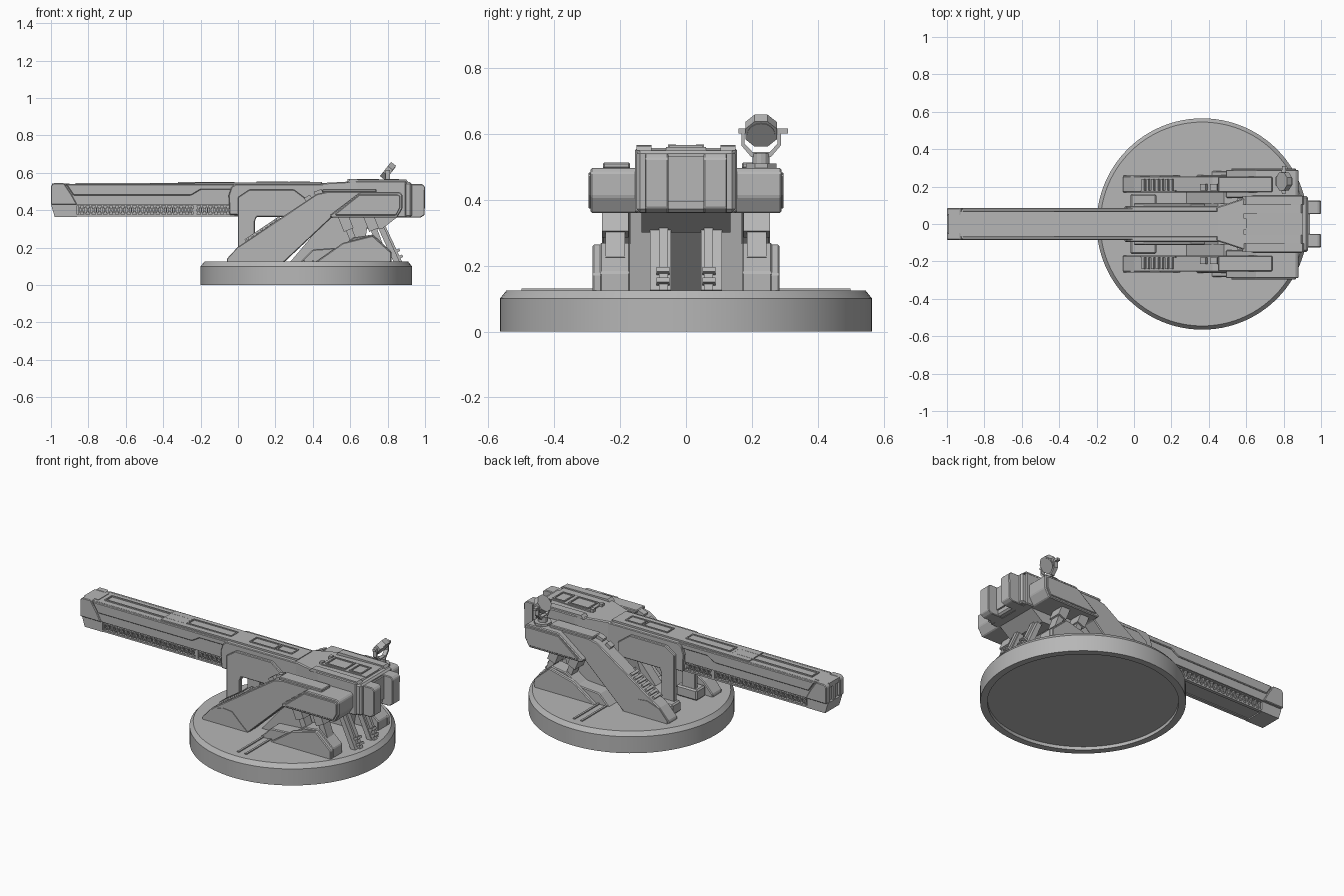
import bpy, bmesh, math
from mathutils import Matrix, Vector

mat = bpy.data.materials.new("plain_grey")
mat.diffuse_color = (0.47, 0.47, 0.47, 1)


def finish(name, bm, bevel=0, smooth=False):
    bmesh.ops.recalc_face_normals(bm, faces=bm.faces)
    me = bpy.data.meshes.new(name)
    bm.to_mesh(me)
    bm.free()
    me.materials.append(mat)
    ob = bpy.data.objects.new(name, me)
    bpy.context.collection.objects.link(ob)
    if bevel:
        m = ob.modifiers.new("bevel", 'BEVEL')
        m.width, m.segments, m.limit_method = bevel, 1, 'ANGLE'
    if smooth:
        bpy.ops.object.select_all(action='DESELECT')
        ob.select_set(True)
        bpy.context.view_layer.objects.active = ob
        bpy.ops.object.shade_smooth_by_angle(angle=math.radians(30))
    return ob


def prism(name, polys, a, b, both=False, bevel=0, axis='y'):
    """Extrude xz profiles along y (or xy plans along z); both = also on the -y side."""
    if not isinstance(polys[0][0], (tuple, list)):
        polys = [polys]
    bm = bmesh.new()
    for s in ((1, -1) if both else (1,)):
        for pts in polys:
            def ring(t):
                return [bm.verts.new((p, t * s, q) if axis == 'y' else (p, q * s, t)) for p, q in pts]
            lo, hi = ring(a), ring(b)
            bm.faces.new(lo)
            bm.faces.new(hi)
            for i in range(len(pts)):
                j = (i + 1) % len(pts)
                bm.faces.new((lo[i], lo[j], hi[j], hi[i]))
    return finish(name, bm, bevel)


def rect(x0, x1, z0, z1):
    return [(x0, z0), (x1, z0), (x1, z1), (x0, z1)]


def box(name, x0, x1, y0, y1, z0, z1, both=False, bevel=0):
    return prism(name, rect(x0, x1, z0, z1), y0, y1, both, bevel)


def bar(p, q, w):
    """Quad of width w along the line p-q."""
    d = (Vector(q) - Vector(p)).normalized()
    n = Vector((-d.y, d.x)) * w / 2
    p, q = Vector(p), Vector(q)
    return [tuple(v) for v in (p + n, q + n, q - n, p - n)]


def panel(name, x0, x1, y0, y1, z, rim=0.008, h=0.006):
    """Thin framed plate with a sunken middle."""
    prism(name, [rect(x0, x1, y0, y0 + rim), rect(x0, x1, y1 - rim, y1),
                 rect(x0, x0 + rim, y0 + rim, y1 - rim), rect(x1 - rim, x1, y0 + rim, y1 - rim)],
          z - 0.004, z + h, axis='z')


def drum(name, loc, r, depth, segs, rot):
    bm = bmesh.new()
    bmesh.ops.create_cone(bm, cap_ends=True, segments=segs, radius1=r, radius2=r, depth=depth,
                          matrix=Matrix.Translation(loc) @ rot)
    return finish(name, bm)


# Round base with chamfered rim and hollow underside
bm = bmesh.new()
prof = [(0, 0.02), (0.525, 0.02), (0.525, 0), (0.565, 0), (0.565, 0.1), (0.545, 0.125), (0, 0.125)]
vs = [bm.verts.new((r, 0, z)) for r, z in prof]
es = [bm.edges.new((vs[i], vs[i + 1])) for i in range(len(vs) - 1)]
bmesh.ops.spin(bm, geom=vs + es, cent=(0, 0, 0), axis=(0, 0, 1), angle=2 * math.pi, steps=96)
bmesh.ops.remove_doubles(bm, verts=bm.verts, dist=1e-4)
bmesh.ops.translate(bm, verts=bm.verts, vec=(0.365, 0, 0))
finish("base_disc", bm, smooth=True)
for x in (0.345, 0.395):
    box("floor_rail", x, x + 0.012, 0.15, 0.5, 0.12, 0.131, True)

# Barrel: inner body, stepped upper shell, muzzle
prism("barrel_body", [(-0.985, 0.43), (-0.985, 0.525), (-0.97, 0.54), (0.5, 0.54), (0.5, 0.43)], -0.068, 0.068)
prism("barrel_side_shell", [(-0.93, 0.43), (-0.93, 0.535), (0.45, 0.535), (0.45, 0.43)], 0.06, 0.078, True)
prism("barrel_upper_plate", [(-0.92, 0.54), (-0.88, 0.48), (-0.25, 0.48), (-0.2, 0.51),
                             (0.45, 0.51), (0.45, 0.54)], 0.066, 0.085, True, 0.004)
prism("muzzle_cheek", [(-1, 0.43), (-1, 0.53), (-0.985, 0.545), (-0.93, 0.545), (-0.89, 0.485), (-0.86, 0.43)],
      0.045, 0.085, True, 0.004)
box("muzzle_cap", -0.995, -0.9, -0.05, 0.05, 0.515, 0.543)
prism("muzzle_lower", [(-1, 0.43), (-0.98, 0.365), (-0.86, 0.365), (-0.86, 0.43)], -0.068, 0.068)
box("muzzle_slot_fin", -0.995, -0.95, -0.012, 0.012, 0.43, 0.52)
prism("barrel_top_ridge", [(-0.47, 0.538), (-0.47, 0.546), (0.45, 0.55), (0.45, 0.538)], -0.068, 0.068)
panel("barrel_top_panel_a", -0.87, -0.33, -0.035, 0.035, 0.541)
panel("barrel_top_panel_b", -0.32, -0.02, -0.035, 0.035, 0.546)
panel("barrel_top_panel_c", 0.1, 0.27, -0.035, 0.035, 0.548)
panel("barrel_top_panel_d", 0.275, 0.385, -0.035, 0.035, 0.548)

# Lower rail with cross-braced lattice
box("lattice_core", -0.86, 0.02, -0.05, 0.05, 0.372, 0.432)
prism("lattice_edges", [rect(-0.86, 0, 0.367, 0.377), rect(-0.86, 0, 0.425, 0.435), rect(-0.24, -0.22, 0.37, 0.43)],
      0.048, 0.068, True)
braces, n, x0 = [], 26, -0.85
for i in range(n):
    xa, xb = x0 + i * 0.0312, x0 + (i + 1) * 0.0312
    braces += [bar((xa, 0.375), (xb, 0.427), 0.006), bar((xa, 0.427), (xb, 0.375), 0.006),
               rect(xa - 0.002, xa + 0.002, 0.375, 0.427)]
prism("lattice_braces", braces, 0.05, 0.064, True)

# Receiver yoke hanging down to the base
prism("receiver_yoke", [(-0.045, 0.375), (-0.05, 0.48), (-0.035, 0.525), (-0.01, 0.54), (0.5, 0.54), (0.5, 0.37)],
      0.07, 0.095, True, 0.004)
prism("yoke_plate", [(0, 0.125), (0, 0.47), (0.06, 0.51), (0.3, 0.51), (0.38, 0.45), (0.38, 0.365),
                     (0.1, 0.365), (0.09, 0.34), (0.09, 0.125)], 0.085, 0.112, True, 0.004)
box("receiver_core", -0.02, 0.7, -0.08, 0.08, 0.37, 0.53)
box("yoke_foot", -0.02, 0.12, 0.075, 0.16, 0.125, 0.19, True, 0.008)

# Centre pedestal, its side walls and the sloping rear struts
prism("pedestal_core", [(0.36, 0.125), (0.52, 0.125), (0.76, 0.37), (0.45, 0.37)], -0.11, 0.11)
prism("pedestal_wall", [(0.28, 0.125), (0.66, 0.125), (0.7, 0.36), (0.48, 0.36)], 0.11, 0.17, True)
prism("rear_strut", bar((0.85, 0.12), (0.75, 0.34), 0.03), 0.045, 0.11, True)
prism("rear_strut_rib", bar((0.868, 0.122), (0.766, 0.34), 0.02), 0.055, 0.082, True)
prism("strut_clamp", [bar((0.86, 0.14), (0.854, 0.153), 0.05), bar((0.845, 0.172), (0.839, 0.185), 0.05)],
      0.05, 0.09, True)
prism("housing_keel", [(0.55, 0.37), (0.66, 0.3), (0.77, 0.3), (0.86, 0.37)], -0.135, 0.135)

# Slanted side arms with vents and cap plates
prism("side_arm", [(-0.06, 0.12), (-0.06, 0.14), (0.0, 0.205), (0.42, 0.487), (0.48, 0.5), (0.74, 0.5),
                   (0.74, 0.36), (0.5, 0.36), (0.25, 0.125)], 0.168, 0.255, True, 0.005)
prism("arm_foot_plate", [(-0.055, 0.125), (-0.055, 0.14), (0.0, 0.202), (0.08, 0.228), (0.14, 0.222),
                         (0.2, 0.165), (0.245, 0.125)], 0.25, 0.259, True)
slope = [(x, 0.205 + x * 0.671) for x in (0.05, 0.075, 0.1, 0.125, 0.15, 0.175, 0.2)]
prism("arm_vents", [bar((x - 0.006, z + 0.004), (x + 0.007, z + 0.013), 0.012) for x, z in slope], 0.18, 0.24, True)
prism("arm_vent_rim", bar((0.04, 0.235), (0.225, 0.359), 0.02), 0.172, 0.18, True)
prism("arm_hinge", [bar((0.36, 0.452), (0.39, 0.472), 0.028), bar((0.41, 0.485), (0.45, 0.5), 0.028)], 0.178, 0.215, True)
box("arm_cap", 0.45, 0.74, 0.17, 0.252, 0.495, 0.513, True, 0.004)

# Side boxes
prism("side_box", [(0.49, 0.372), (0.655, 0.497), (0.865, 0.497), (0.88, 0.483), (0.88, 0.41), (0.85, 0.36),
                   (0.5, 0.36)], 0.14, 0.29, True, 0.005)
prism("side_box_panel", [(0.52, 0.38), (0.65, 0.483), (0.855, 0.483), (0.867, 0.475), (0.867, 0.415),
                         (0.845, 0.373), (0.52, 0.373)], 0.285, 0.296, True, 0.003)

# Rear feet and pistons holding the side boxes
prism("rear_foot", [(0.33, 0.12), (0.4, 0.19), (0.54, 0.2), (0.62, 0.255), (0.72, 0.27), (0.82, 0.18),
                    (0.82, 0.12)], 0.17, 0.262, True, 0.005)
prism("rear_foot_cheek", [(0.41, 0.12), (0.56, 0.225), (0.66, 0.25), (0.72, 0.265), (0.82, 0.175), (0.82, 0.12)],
      0.255, 0.284, True, 0.005)
prism("piston", [bar((0.565, 0.37), (0.62, 0.23), 0.035), bar((0.7, 0.37), (0.755, 0.22), 0.035)], 0.185, 0.245, True)
prism("piston_sleeve", [bar((0.562, 0.37), (0.592, 0.295), 0.055), bar((0.697, 0.37), (0.727, 0.295), 0.055)],
      0.175, 0.255, True)

# Flared rear housing with sloped nose
ob = prism("rear_housing", [(0.44, -0.09), (0.64, -0.155), (0.9, -0.155), (0.9, 0.155), (0.64, 0.155), (0.44, 0.09)],
           0.36, 0.557, axis='z', bevel=0.006)
for v in ob.data.vertices:
    if v.co.x < 0.5 and v.co.z > 0.5:
        v.co.z = 0.545
prism("housing_roof", [(0.58, 0.545), (0.6, 0.566), (0.9, 0.564), (0.91, 0.55)], 0.105, 0.15, True)
box("roof_spine", 0.6, 0.9, -0.06, 0.06, 0.55, 0.56)
panel("roof_panel_a", 0.62, 0.755, -0.05, 0.05, 0.56)
panel("roof_panel_b", 0.78, 0.86, -0.05, 0.05, 0.56)
box("roof_clip", 0.585, 0.605, 0.03, 0.055, 0.55, 0.568, True)

# Rear breech: two blocks around a recessed middle plate
prism("breech_block", [(0.88, 0.36), (0.975, 0.36), (0.998, 0.375), (1, 0.525), (0.985, 0.54), (0.88, 0.54)],
      0.053, 0.125, True, 0.004)
box("breech_middle", 0.88, 0.94, -0.056, 0.056, 0.395, 0.533)
box("breech_base", 0.86, 0.93, -0.15, 0.15, 0.362, 0.55, bevel=0.01)

# Sensor head on a fork at one side
R = Matrix.Rotation
drum("sensor_plinth", (0.8, 0.228, 0.503), 0.05, 0.014, 8, R(math.pi / 8, 4, 'Z'))
drum("sensor_stem", (0.8, 0.228, 0.52), 0.026, 0.04, 12, Matrix())
for s in (1, -1):
    bm = bmesh.new()
    pts = [(0, 0.53), (0.03, 0.53), (0.06, 0.565), (0.06, 0.615), (0.05, 0.615), (0.05, 0.57), (0.026, 0.545), (0, 0.545)]
    f = bm.faces.new([bm.verts.new((0.788, 0.228 + s * y, z)) for y, z in pts])
    g = bmesh.ops.extrude_face_region(bm, geom=[f])['geom']
    bmesh.ops.translate(bm, verts=[v for v in g if isinstance(v, bmesh.types.BMVert)], vec=(0.024, 0, 0))
    finish("sensor_fork", bm)
tilt = R(math.radians(-52), 4, 'Y') @ R(math.pi / 8, 4, 'Z')
drum("sensor_head", (0.802, 0.228, 0.61), 0.052, 0.034, 8, tilt)
drum("sensor_lens", (0.815, 0.228, 0.6), 0.042, 0.006, 16, tilt)
box("sensor_pivot", 0.79, 0.81, 0.16, 0.31, 0.602, 0.616)
